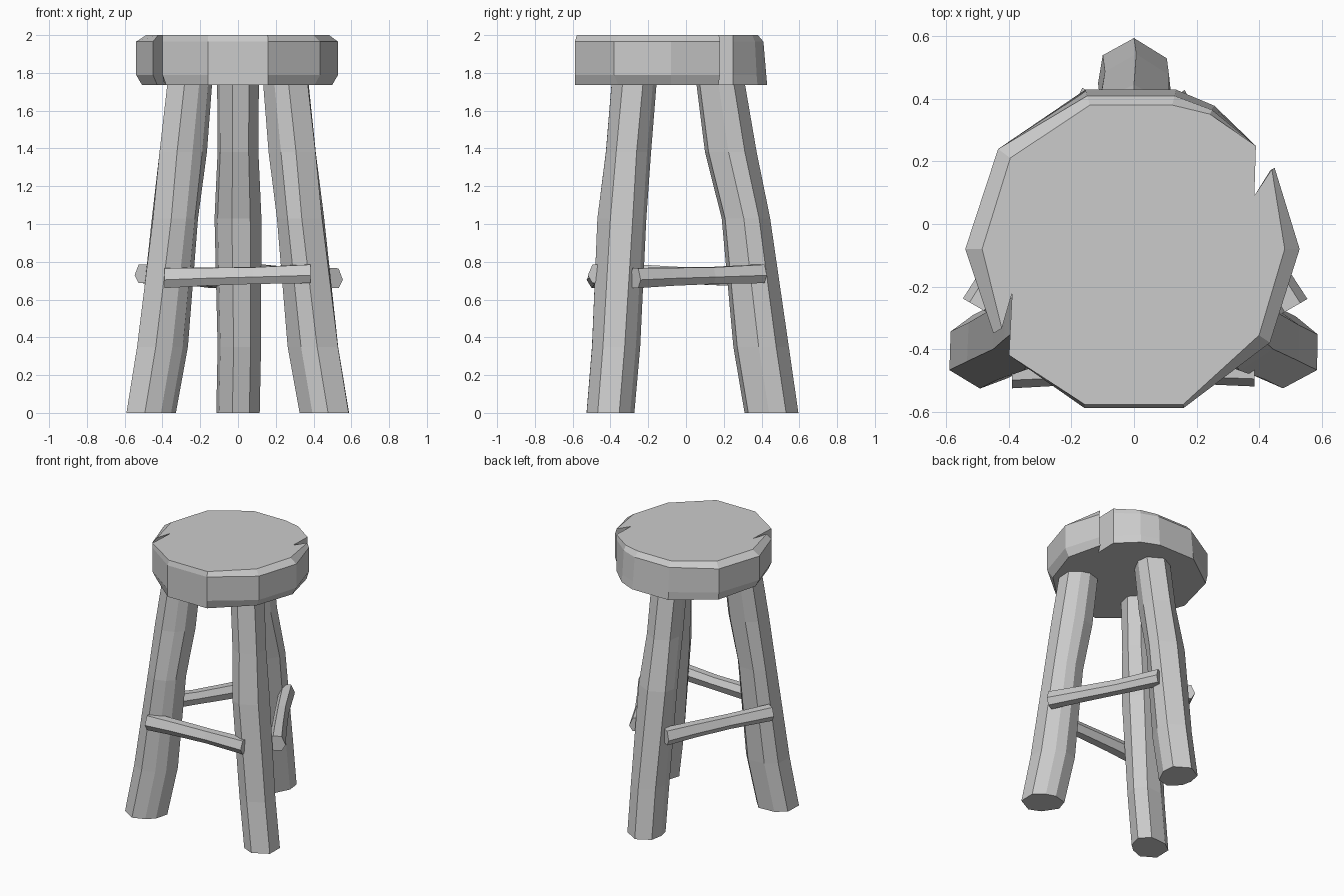
import bpy, bmesh
from math import radians
from mathutils import Vector, Matrix

if "Cube" in bpy.data.objects:
    bpy.data.objects.remove(bpy.data.objects["Cube"])


def loft(name, rings):
    """Skin a list of equal-length point rings and cap both ends."""
    bm = bmesh.new()
    loops = [[bm.verts.new(p) for p in ring] for ring in rings]
    n = len(loops[0])
    for a, b in zip(loops, loops[1:]):
        for i in range(n):
            j = (i + 1) % n
            bm.faces.new((a[i], a[j], b[j], b[i]))
    bm.faces.new(loops[0][::-1])
    bm.faces.new(loops[-1])
    bmesh.ops.recalc_face_normals(bm, faces=bm.faces)
    mesh = bpy.data.meshes.new(name)
    bm.to_mesh(mesh)
    bm.free()
    obj = bpy.data.objects.new(name, mesh)
    bpy.context.collection.objects.link(obj)
    return obj


# Seat: rough slab with two splits; x, y, top scale, bottom scale
outline = [
    (0.53, -0.08, .91, .94), (0.45, 0.18, .98, .97), (0.385, 0.09, 1, 1),
    (0.39, 0.25, 1, 1), (0.25, 0.365, .97, 1.03), (0.13, 0.41, .94, 1.04),
    (-0.15, 0.41, .94, 1.04), (-0.435, 0.24, .91, .98), (-0.54, -0.08, .9, .94),
    (-0.45, -0.35, .94, .95), (-0.39, -0.22, 1, 1), (-0.40, -0.42, 1, .95),
    (-0.16, -0.588, .98, 1), (0.16, -0.588, .98, 1), (0.435, -0.38, .92, .93),
]
seat_mid = -0.08


def seat_ring(z, pick):
    return [(v[0] * pick(v), seat_mid + (v[1] - seat_mid) * pick(v), z)
            for v in outline]


loft("seat", [
    seat_ring(1.735, lambda v: v[3]),
    seat_ring(1.79, lambda v: max(1, v[3] - .01)),
    seat_ring(1.965, lambda v: 1),
    seat_ring(2.0, lambda v: v[2]),
])

# Legs: one hewn section (across, outward) swept down three crooked paths
section = [(0, .145), (-.10, .09), (-.115, 0), (-.10, -.07),
           (-.03, -.14), (.06, -.12), (.115, -.01), (.105, .08)]
levels = [0, .35, 1.03, 1.38, 1.75]
widths = [1, 1.0, 1.08, .94, .96]
depths = [1, 1.03, .9, .96, .9]
front_path = [(.46, -.395), (.40, -.365), (.332, -.335), (.29, -.30), (.255, -.27)]
back_path = [(0, .45), (.007, .395), (0, .315), (0, .235), (0, .18)]
legs = {
    "back_leg": (back_path, 0),
    "front_right_leg": (front_path, -120),
    "front_left_leg": ([(-x - .005, y) for x, y in front_path], 120),
}
for name, (path, angle) in legs.items():
    turn = Matrix.Rotation(radians(angle), 3, 'Z')
    loft(name, [[turn @ Vector((u * w, v * d, 0)) + Vector((cx, cy, z))
                 for u, v in section]
                for (cx, cy), z, w, d in zip(path, levels, widths, depths)])

# Rungs: six-sided sticks pinned across the outside of the legs
hexagon = [(-.055, -.01), (-.03, -.052), (.03, -.05),
           (.052, .005), (.025, .05), (-.03, .048)]
stations = [(-.39, -.468, .715, 1.05), (-.18, -.462, .722, .95),
            (.08, -.458, .728, .88), (.385, -.466, .738, .98)]
pivot = Vector((0, -.11, 0))
for name, angle in (("front_rung", 0), ("right_rung", 120), ("left_rung", 240)):
    turn = Matrix.Rotation(radians(angle), 3, 'Z')
    loft(name, [[turn @ (Vector((x, y + u * s, z + v * s)) - pivot) + pivot
                 for u, v in hexagon] for x, y, z, s in stations])
